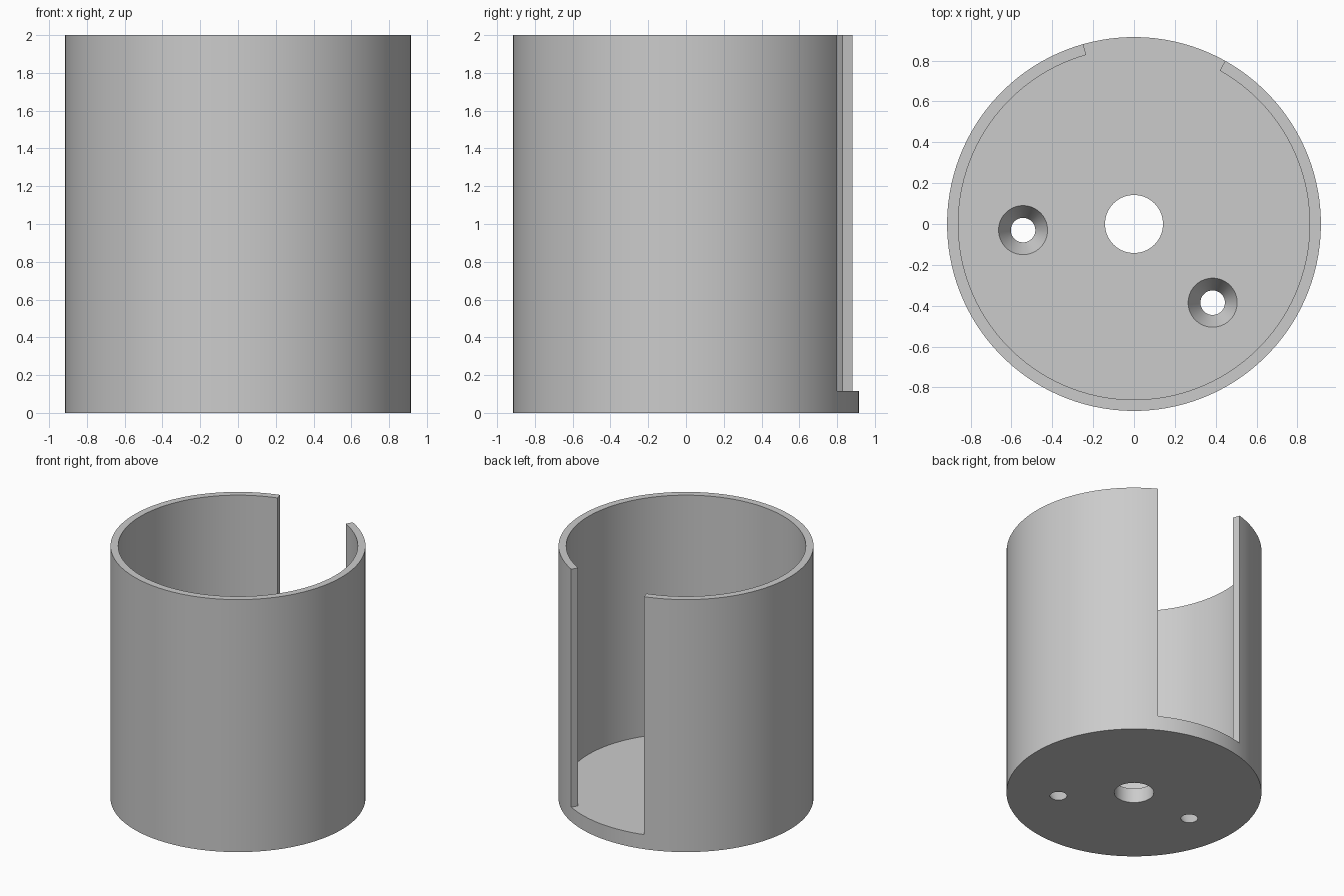
import bpy, bmesh
from math import cos, sin, radians, tau

default = bpy.data.objects.get("Cube")
if default:
    bpy.data.objects.remove(default)

OUTER, INNER = 0.915, 0.86
FLOOR, HEIGHT = 0.115, 2.0
SEGMENTS = 128
SLOT_SEGMENTS = SEGMENTS // 8      # the opening spans 45 degrees
SLOT_START = radians(60.8)

grey = bpy.data.materials.new("plain grey")
grey.use_nodes = True
grey.diffuse_color = (0.6, 0.6, 0.6, 1)
grey.node_tree.nodes["Principled BSDF"].inputs["Base Color"].default_value = grey.diffuse_color


def new_object(name, bm):
    bmesh.ops.recalc_face_normals(bm, faces=bm.faces)
    mesh = bpy.data.meshes.new(name)
    bm.to_mesh(mesh)
    bm.free()
    mesh.materials.append(grey)
    obj = bpy.data.objects.new(name, mesh)
    bpy.context.collection.objects.link(obj)
    return obj


def ring(bm, radius, z):
    angles = [SLOT_START + tau * i / SEGMENTS for i in range(SEGMENTS)]
    return [bm.verts.new((radius * cos(a), radius * sin(a), z)) for a in angles]


def band(bm, a, b):
    n = len(a)
    return [bm.faces.new((a[i], a[(i + 1) % n], b[(i + 1) % n], b[i])) for i in range(n)]


# Floor disc, with a rim band that is raised into the wall except at the slot
bm = bmesh.new()
bottom, edge, inside = ring(bm, OUTER, 0), ring(bm, OUTER, FLOOR), ring(bm, INNER, FLOOR)
bm.faces.new(bottom)
bm.faces.new(inside)
band(bm, bottom, edge)
rim = band(bm, edge, inside)
bmesh.ops.recalc_face_normals(bm, faces=bm.faces)
raised = bmesh.ops.extrude_face_region(bm, geom=rim[SLOT_SEGMENTS:])
verts = [g for g in raised["geom"] if isinstance(g, bmesh.types.BMVert)]
bmesh.ops.translate(bm, verts=verts, vec=(0, 0, HEIGHT - FLOOR))
leftover = [f for f in rim[SLOT_SEGMENTS:] if f.is_valid]
bmesh.ops.delete(bm, geom=leftover, context="FACES_ONLY")
# Join the slot floor to the inner floor
bmesh.ops.dissolve_faces(bm, faces=[f for f in bm.faces if f.normal.z > 0.9
                                    and abs(f.calc_center_median().z - FLOOR) < 0.001])
cup = new_object("slotted_cup", bm)


def drill(name, x, y, low_radius, high_radius):
    """Cut a straight or conical hole through the floor, given its radii at the two faces."""
    margin = 0.05
    slope = (high_radius - low_radius) / FLOOR
    bm = bmesh.new()
    bmesh.ops.create_cone(bm, cap_ends=True, segments=64,
                          radius1=low_radius - slope * margin,
                          radius2=high_radius + slope * margin,
                          depth=FLOOR + 2 * margin)
    bmesh.ops.translate(bm, verts=bm.verts, vec=(x, y, FLOOR / 2))
    cutter = new_object(name, bm)
    cutter.hide_render = True
    cut = cup.modifiers.new(name, "BOOLEAN")
    cut.operation, cut.solver, cut.object = "DIFFERENCE", "EXACT", cutter
    bpy.ops.object.modifier_apply(modifier=cut.name)
    bpy.data.objects.remove(cutter)


bpy.ops.object.select_all(action="DESELECT")
bpy.context.view_layer.objects.active = cup
cup.select_set(True)

# Centre hole and two countersunk screw holes
drill("centre_hole", 0, 0, 0.142, 0.142)
drill("left_screw_hole", 0.385, -0.385, 0.06, 0.12)
drill("right_screw_hole", -0.543, -0.03, 0.06, 0.12)

bpy.ops.object.shade_smooth_by_angle(angle=radians(30))
